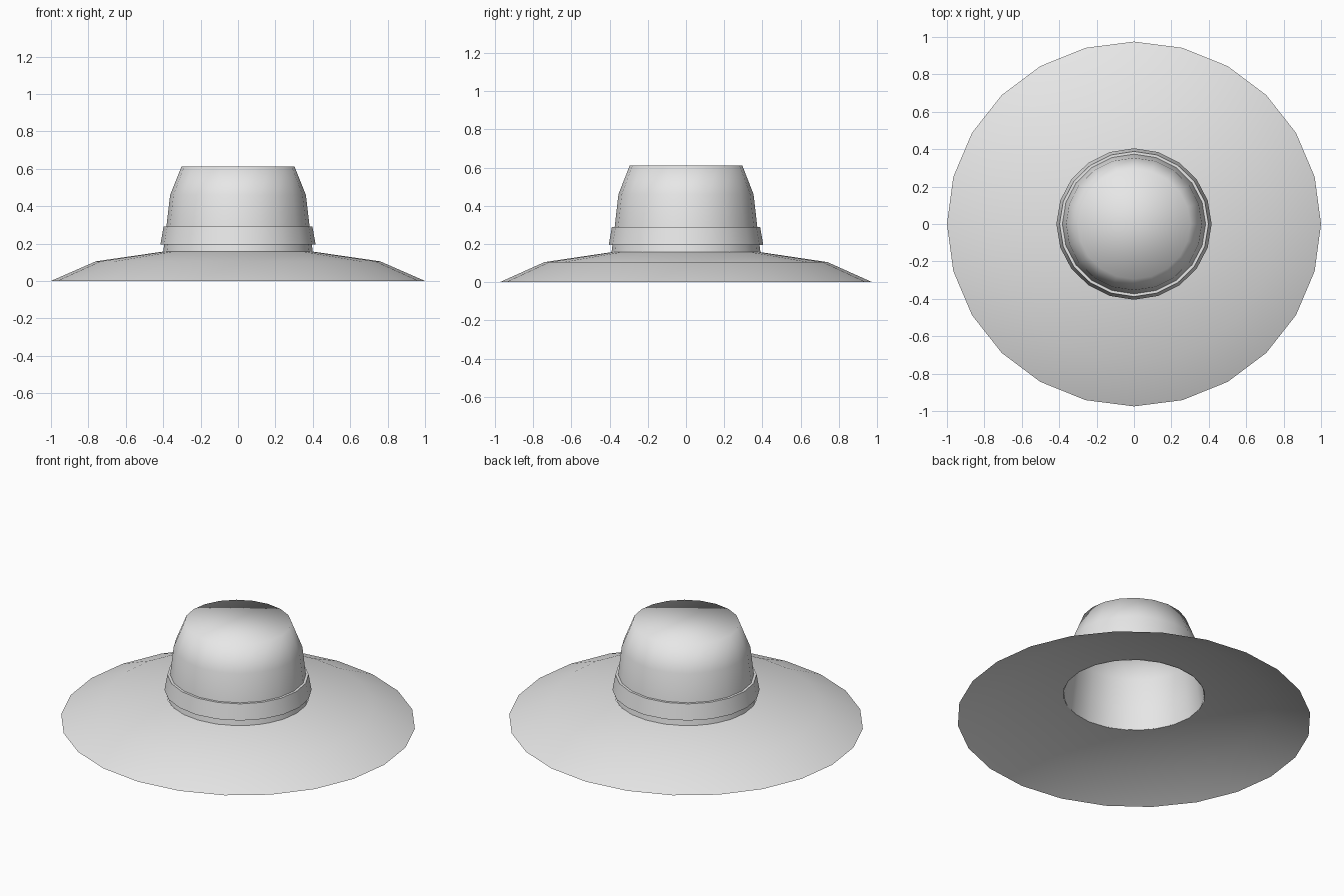
import bpy, bmesh, math

if "Cube" in bpy.data.objects:
    bpy.data.objects.remove(bpy.data.objects["Cube"])

DEPTH = 0.975  # the hat is slightly narrower front to back

grey = bpy.data.materials.new("light_grey")
grey.diffuse_color = (0.8, 0.8, 0.8, 1.0)
grey.use_nodes = True
grey.node_tree.nodes["Principled BSDF"].inputs["Base Color"].default_value = grey.diffuse_color


def lathe(name, profile, sides, cap=False, closed=False):
    """Spin an (r, z) profile, listed from outside/bottom upward, around z."""
    bm = bmesh.new()
    rings = []
    for r, z in profile:
        angles = [2 * math.pi * i / sides for i in range(sides)]
        rings.append([bm.verts.new((r * math.cos(a), r * DEPTH * math.sin(a), z))
                      for a in angles])
    pairs = list(zip(rings, rings[1:]))
    if closed:
        pairs.append((rings[-1], rings[0]))
    for low, high in pairs:
        for i in range(sides):
            j = (i + 1) % sides
            bm.faces.new((low[i], low[j], high[j], high[i]))
    if cap:
        bm.faces.new(rings[-1])
    for f in bm.faces:
        f.smooth = True
    mesh = bpy.data.meshes.new(name)
    bm.to_mesh(mesh)
    bm.free()
    mesh.materials.append(grey)
    obj = bpy.data.objects.new(name, mesh)
    bpy.context.collection.objects.link(obj)
    return obj


# Wide drooping brim, open in the middle
lathe("brim", [(1.0, 0.0), (0.76, 0.105), (0.40, 0.157)], 24)

# Hollow crown with a flat top
lathe("crown", [(0.40, 0.155), (0.383, 0.29), (0.363, 0.46), (0.302, 0.612)],
      20, cap=True)

# Flared band around the foot of the crown
band = lathe("band", [(0.395, 0.195), (0.415, 0.195), (0.398, 0.29), (0.383, 0.29)], 20)
bpy.context.view_layer.objects.active = band
band.select_set(True)
bpy.ops.object.shade_smooth_by_angle(angle=math.radians(40))
